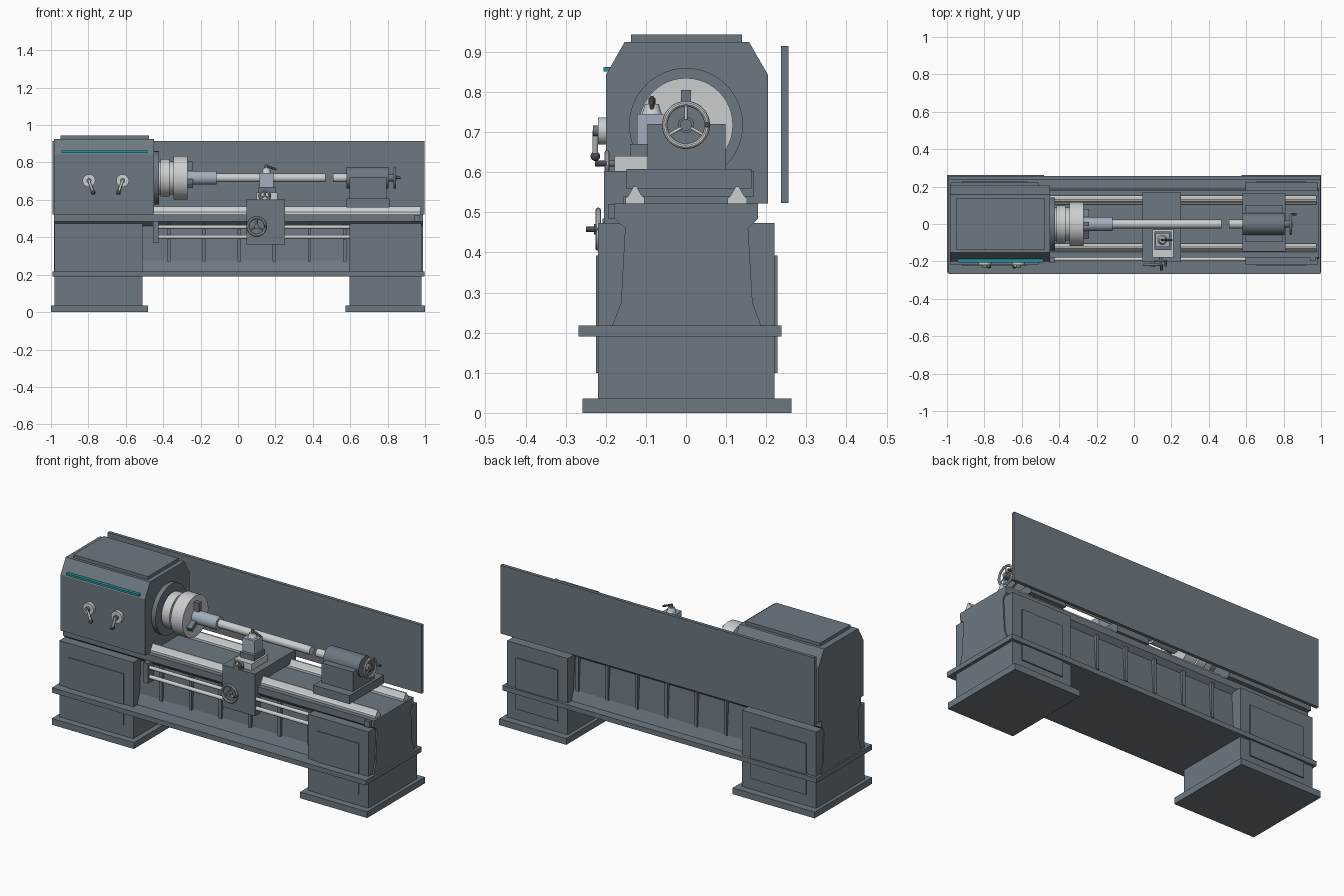
import bpy, bmesh, math
from mathutils import Vector

if "Cube" in bpy.data.objects:
    bpy.data.objects.remove(bpy.data.objects["Cube"])


def mat(name, rgb):
    m = bpy.data.materials.new(name)
    m.diffuse_color = (*rgb, 1)
    m.use_nodes = True
    m.node_tree.nodes["Principled BSDF"].inputs["Base Color"].default_value = m.diffuse_color
    return m


BODY = mat("slate grey", (0.155, 0.19, 0.22))
STEEL = mat("bright steel", (0.60, 0.62, 0.63))
BLUE = mat("bluish steel", (0.36, 0.43, 0.50))
DARK = mat("dark grip", (0.06, 0.07, 0.08))
TEAL = mat("teal", (0.02, 0.30, 0.34))
AXIS = 0.718  # spindle height


def make(name, bm, m, smooth=False):
    bmesh.ops.recalc_face_normals(bm, faces=bm.faces)
    me = bpy.data.meshes.new(name)
    bm.to_mesh(me)
    bm.free()
    me.materials.append(m)
    ob = bpy.data.objects.new(name, me)
    bpy.context.collection.objects.link(ob)
    if smooth:
        bpy.ops.object.select_all(action='DESELECT')
        ob.select_set(True)
        bpy.context.view_layer.objects.active = ob
        bpy.ops.object.shade_smooth_by_angle(angle=math.radians(35))
    return ob


def box(name, x, y, z, m=BODY):
    bm = bmesh.new()
    bmesh.ops.create_cube(bm, size=1)
    for v in bm.verts:
        v.co = [a[0] + (c + 0.5) * (a[1] - a[0]) for a, c in zip((x, y, z), v.co)]
    return make(name, bm, m)


def prism(name, pts, x0, x1, m=BODY):
    """Extrude a (y, z) profile along x."""
    bm = bmesh.new()
    f = bm.faces.new([bm.verts.new((x0, y, z)) for y, z in pts])
    r = bmesh.ops.extrude_face_region(bm, geom=[f])
    vs = [g for g in r["geom"] if isinstance(g, bmesh.types.BMVert)]
    bmesh.ops.translate(bm, verts=vs, vec=(x1 - x0, 0, 0))
    return make(name, bm, m)


def rod(name, a, b, r, m=STEEL, r2=None, n=32):
    a, b = Vector(a), Vector(b)
    bm = bmesh.new()
    bmesh.ops.create_cone(bm, cap_ends=True, segments=n, radius1=r,
                          radius2=r if r2 is None else r2, depth=(b - a).length)
    bm.transform((b - a).to_track_quat('Z', 'Y').to_matrix().to_4x4())
    bmesh.ops.translate(bm, verts=bm.verts, vec=(a + b) / 2)
    return make(name, bm, m, True)


def ball(name, c, r, m=DARK):
    bm = bmesh.new()
    bmesh.ops.create_uvsphere(bm, u_segments=16, v_segments=10, radius=r)
    bmesh.ops.translate(bm, verts=bm.verts, vec=c)
    return make(name, bm, m, True)


def wheel(name, c, axis, r, tube, depth):
    """Three-spoke handwheel facing along axis, with hub and grip."""
    c, axis = Vector(c), Vector(axis)
    rot = axis.to_track_quat('Z', 'Y')
    bm = bmesh.new()
    n, k = 36, 10
    ring = []
    for i in range(n):
        t = 2 * math.pi * i / n
        row = []
        for j in range(k):
            p = 2 * math.pi * j / k
            d = r - tube + tube * math.cos(p)
            row.append(bm.verts.new(c + rot @ Vector((d * math.cos(t), d * math.sin(t), tube * math.sin(p)))))
        ring.append(row)
    for i in range(n):
        for j in range(k):
            a, b = ring[i], ring[(i + 1) % n]
            bm.faces.new((a[j], b[j], b[(j + 1) % k], a[(j + 1) % k]))
    make(name + "_rim", bm, STEEL, True)
    rod(name + "_hub", c - axis * depth, c + axis * tube * 1.5, r * 0.24, BODY)
    # one spoke points up, the others are spread evenly
    side = Vector((0, 0, 1)).cross(axis)
    for i in range(3):
        t = 2 * math.pi * i / 3
        d = Vector((0, 0, 1)) * math.cos(t) + side * math.sin(t)
        rod(name + "_spoke", c, c + d * (r - tube), tube * 0.55, STEEL, n=12)
    g = c + side * (r - tube)
    rod(name + "_grip", g, g + axis * 0.03, 0.007, DARK, n=16)


# pedestals with plinths and raised panels
for side, p0, p1, b0, b1 in (("left", -1, -0.48, -0.98, -0.51), ("right", 0.575, 1, 0.596, 0.98)):
    box(side + "_plinth", (p0, p1), (-0.258, 0.263), (0, 0.036))
    box(side + "_pedestal", (b0, b1), (-0.219, 0.221), (0.036, 0.473))
    box(side + "_front_panel", (b0 + 0.06, b1 - 0.06), (-0.224, -0.21), (0.1, 0.393))
    box(side + "_back_panel", (b0 + 0.06, b1 - 0.06), (0.21, 0.228), (0.1, 0.393))

# chip tray and bed casting
box("chip_tray", (-0.993, 0.998), (-0.268, 0.238), (0.19, 0.218))
prism("bed", [(-0.184, 0.218), (-0.162, 0.275), (-0.152, 0.46), (-0.178, 0.485), (-0.178, 0.522),
              (0.18, 0.522), (0.18, 0.485), (0.155, 0.46), (0.166, 0.275), (0.187, 0.218)], -0.985, 0.988)
for i in range(6):
    x = -0.37 + 0.188 * i
    for s in (-1, 1):
        box("bed_rib", (x - 0.009, x + 0.009), sorted((s * 0.14, s * 0.173)), (0.27, 0.47))

# guide ways: flat strip with a raised ridge
for y in (-0.127, 0.128):
    prism("guide_way", [(y - 0.024, 0.52), (y - 0.024, 0.535), (y - 0.017, 0.541), (y - 0.004, 0.564),
                        (y + 0.004, 0.564), (y + 0.017, 0.541), (y + 0.024, 0.535), (y + 0.024, 0.52)],
          -0.46, 0.977, STEEL)

# feed rods and bracket
for z, r in ((0.455, 0.010), (0.402, 0.011)):
    rod("feed_rod", (-0.45, -0.188, z), (0.6, -0.188, z), r)
box("rod_bracket", (-0.455, -0.425), (-0.208, -0.15), (0.37, 0.485))
box("rod_end_block", (0.94, 0.97), (-0.195, -0.17), (0.485, 0.52))

# splash guard
box("splash_guard", (-0.993, 0.998), (0.237, 0.256), (0.523, 0.915))

# headstock
prism("headstock", [(-0.2, 0.522), (-0.2, 0.842), (-0.153, 0.925), (0.157, 0.925),
                    (0.205, 0.842), (0.205, 0.522)], -0.985, -0.45)
box("headstock_lid", (-0.948, -0.475), (-0.137, 0.14), (0.924, 0.943))
box("accent_strip", (-0.945, -0.485), (-0.206, -0.185), (0.851, 0.863), TEAL)
for x, s in ((-0.797, 1), (-0.617, -1)):
    rod("selector_dial", (x, -0.198, 0.703), (x, -0.219, 0.703), 0.034)
    rod("selector_hub", (x, -0.215, 0.703), (x, -0.232, 0.703), 0.013, BODY)
    e = (x + 0.022 * s, -0.226, 0.64)
    rod("selector_lever", (x, -0.226, 0.703), e, 0.007, STEEL, n=12)
    ball("selector_knob", e, 0.012)

# spindle, chuck, jaws and workpiece
for name, x0, x1, r, m in (
        ("spindle_flange", -0.455, -0.423, 0.142, BODY), ("spindle_nose", -0.43, -0.39, 0.088, STEEL),
        ("chuck_backplate", -0.415, -0.365, 0.100, STEEL), ("chuck_neck", -0.37, -0.34, 0.088, STEEL),
        ("chuck_body", -0.345, -0.27, 0.117, STEEL), ("work_collar", -0.28, -0.115, 0.037, BLUE),
        ("work_bar", -0.12, 0.468, 0.023, STEEL), ("tailstock_quill", 0.507, 0.6, 0.023, STEEL),
        ("tailstock_barrel", 0.58, 0.805, 0.058, BODY), ("tailstock_shaft", 0.8, 0.84, 0.02, BODY)):
    rod(name, (x0, 0, AXIS), (x1, 0, AXIS), r, m, n=48)
for i in range(3):
    j = box("chuck_jaw", (-0.28, -0.24), (-0.012, 0.012), (0.036, 0.087), BODY)
    j.location = (0, 0, AXIS)
    j.rotation_euler = (2 * math.pi * i / 3, 0, 0)

# tailstock
box("tailstock_base", (0.58, 0.81), (-0.148, 0.163), (0.56, 0.608))
box("tailstock_body", (0.597, 0.795), (-0.096, 0.099), (0.605, 0.72))
wheel("tailstock_wheel", (0.838, 0, AXIS), (1, 0, 0), 0.06, 0.007, 0.035)

# carriage: saddle, apron, cross slide and tool post
box("saddle", (0.045, 0.25), (-0.165, 0.17), (0.54, 0.603))
box("apron", (0.045, 0.25), (-0.204, -0.155), (0.362, 0.603))
wheel("apron_wheel", (0.1, -0.219, 0.458), (0, -1, 0), 0.054, 0.007, 0.02)
box("cross_slide", (0.098, 0.21), (-0.178, -0.03), (0.6, 0.64), STEEL)
wheel("cross_slide_wheel", (0.143, -0.197, 0.622), (0, -1, 0), 0.033, 0.006, 0.025)
box("compound_slide", (0.11, 0.2), (-0.14, -0.04), (0.64, 0.67))
box("tool_post", (0.115, 0.19), (-0.122, -0.048), (0.668, 0.745), BLUE)
rod("tool_post_cap", (0.152, -0.085, 0.745), (0.152, -0.085, 0.77), 0.025, STEEL, r2=0.017)
rod("clamp_stem", (0.152, -0.085, 0.765), (0.152, -0.085, 0.785), 0.009, BODY, n=16)
rod("clamp_lever", (0.145, -0.085, 0.785), (0.205, -0.085, 0.762), 0.006, DARK, n=12)
